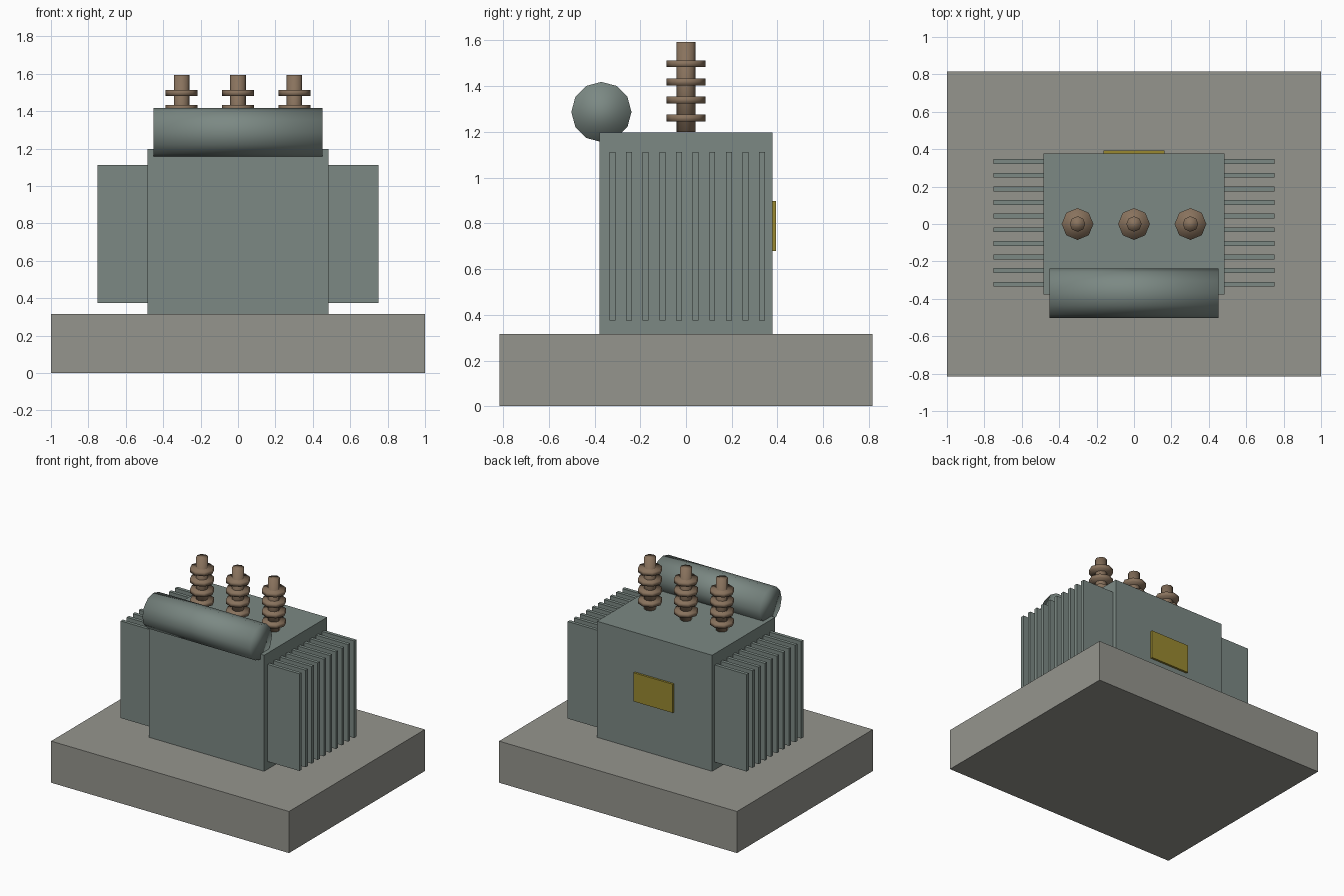
import bpy
import math

if "Cube" in bpy.data.objects:
    bpy.data.objects.remove(bpy.data.objects["Cube"])


def material(name, rgb):
    m = bpy.data.materials.new(name)
    m.diffuse_color = (*rgb, 1)
    m.use_nodes = True
    m.node_tree.nodes["Principled BSDF"].inputs["Base Color"].default_value = m.diffuse_color
    return m


CONCRETE = material("concrete", (0.30, 0.30, 0.27))
PAINT = material("green_grey_paint", (0.20, 0.25, 0.23))
CERAMIC = material("brown_ceramic", (0.25, 0.17, 0.11))
YELLOW = material("yellow_plate", (0.32, 0.25, 0.03))


def box(name, x, y, z, mat):
    """Box from (min, max) ranges on each axis."""
    ranges = (x, y, z)
    bpy.ops.mesh.primitive_cube_add(size=1, location=[(a + b) / 2 for a, b in ranges])
    ob = bpy.context.object
    ob.name = name
    ob.scale = [b - a for a, b in ranges]
    bpy.ops.object.transform_apply(location=False, rotation=False, scale=True)
    ob.data.materials.append(mat)
    return ob


def cylinder(name, sides, r, depth, loc, mat, rot=(0, 0, 0)):
    """Low-sided cylinder, fully smooth shaded."""
    bpy.ops.mesh.primitive_cylinder_add(vertices=sides, radius=r, depth=depth,
                                        location=loc, rotation=rot)
    ob = bpy.context.object
    ob.name = name
    bpy.ops.object.shade_smooth()
    ob.data.materials.append(mat)
    return ob


# Plinth and tank
box("concrete_plinth", (-1, 1), (-0.816, 0.816), (0, 0.316), CONCRETE)
box("tank", (-0.484, 0.484), (-0.378, 0.378), (0.316, 1.198), PAINT)

# Cooling fins on both sides
for side, label in ((-1, "left"), (1, "right")):
    for i in range(10):
        y = -0.322 + i * 0.0728
        x = sorted((side * 0.47, side * 0.752))
        box(f"{label}_cooling_fin_{i + 1}", x, (y - 0.013, y + 0.013),
            (0.374, 1.112), PAINT)

# Three bushings, each a stem with four insulator discs
for n, x in enumerate((-0.302, 0, 0.302), 1):
    cylinder(f"bushing_stem_{n}", 8, 0.0415, 0.395, (x, 0, 1.3965), CERAMIC)
    for k in range(4):
        cylinder(f"bushing_{n}_disc_{k + 1}", 8, 0.085, 0.03,
                 (x, 0, 1.26 + k * 0.0792), CERAMIC)

# Oil conservator drum along the front top edge
cylinder("conservator_drum", 12, 0.1315, 0.906, (0, -0.37, 1.287), PAINT,
         (0, math.pi / 2, 0))

# Rating plate on the back
box("rating_plate", (-0.164, 0.164), (0.37, 0.394), (0.68, 0.898), YELLOW)
